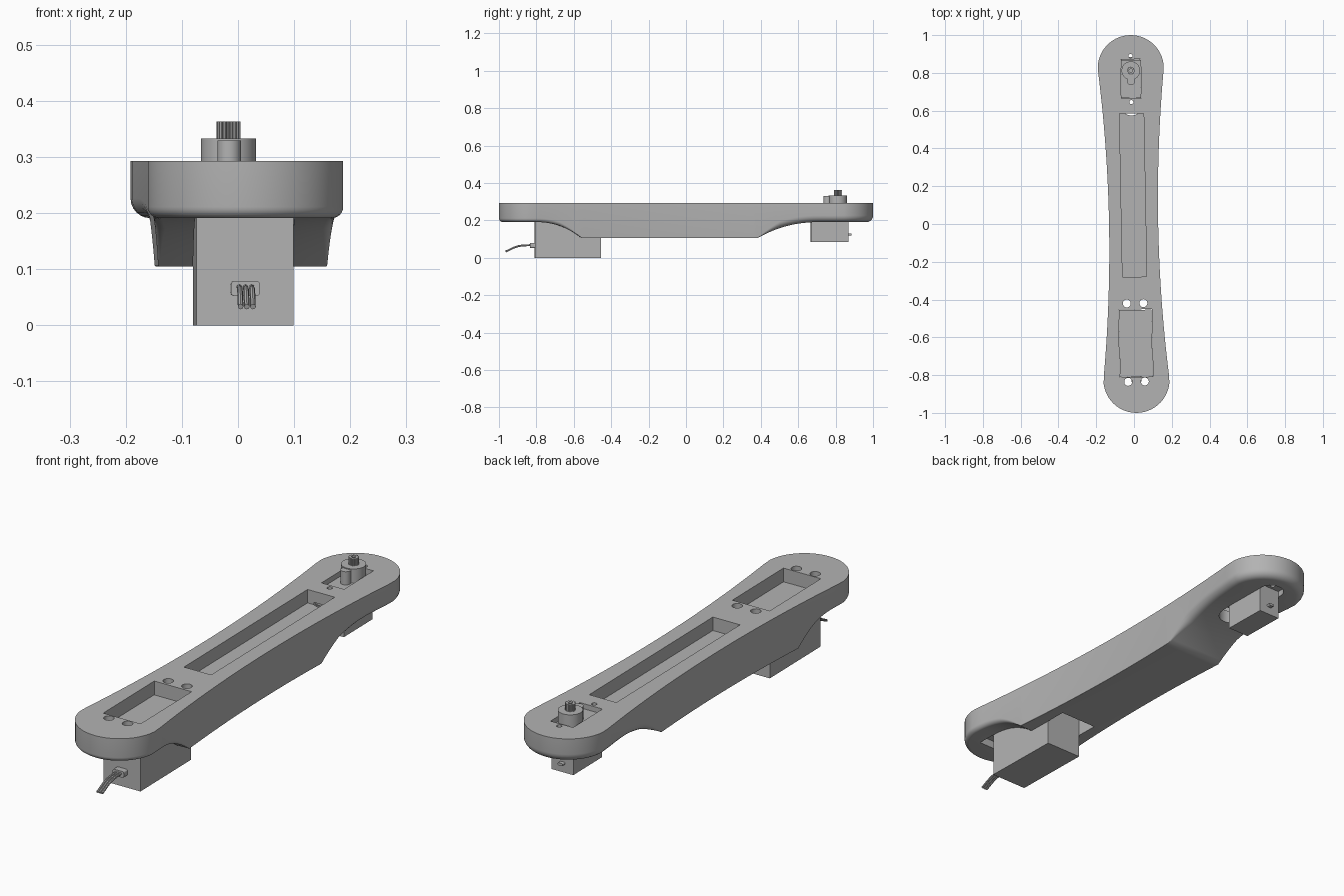
import bpy, bmesh, math
from mathutils import Vector, Matrix

old = bpy.data.objects.get("Cube")
if old:
    bpy.data.objects.remove(old, do_unlink=True)

mat = bpy.data.materials.new("plain grey")
mat.use_nodes = True
GREY = (0.45, 0.45, 0.45, 1)
mat.diffuse_color = GREY
mat.node_tree.nodes["Principled BSDF"].inputs["Base Color"].default_value = GREY

# The whole arm lies slightly turned about the vertical axis
TURN = Matrix.Translation((-0.002, 0, 0)) @ Matrix.Rotation(math.radians(1.05), 4, 'Z')
TOP, LOW, END_LOW = 0.293, 0.105, 0.191
END_R, END_Y = 0.175, 0.825


def add(name, bm):
    bmesh.ops.recalc_face_normals(bm, faces=bm.faces)
    me = bpy.data.meshes.new(name)
    bm.to_mesh(me)
    bm.free()
    me.materials.append(mat)
    ob = bpy.data.objects.new(name, me)
    bpy.context.collection.objects.link(ob)
    return ob


def box(name, x, y, z, round_axis=None, r=0.0):
    """Box from three (low, high) ranges; edges along round_axis may be rounded."""
    bm = bmesh.new()
    bmesh.ops.create_cube(bm, size=1)
    for v in bm.verts:
        v.co = [lo + (c + 0.5) * (hi - lo) for c, (lo, hi) in zip(v.co, (x, y, z))]
    if r:
        edges = [e for e in bm.edges
                 if abs((e.verts[0].co - e.verts[1].co).normalized()[round_axis]) > 0.9]
        bmesh.ops.bevel(bm, geom=edges, offset=r, segments=6, affect='EDGES', profile=0.5)
    return add(name, bm)


def cylinder(name, x, y, r, z, sides=32):
    bm = bmesh.new()
    bmesh.ops.create_cone(bm, cap_ends=True, segments=sides, radius1=r, radius2=r,
                          depth=z[1] - z[0],
                          matrix=Matrix.Translation((x, y, (z[0] + z[1]) / 2)))
    return add(name, bm)


def cut(ob, cutters):
    for c in cutters:
        m = ob.modifiers.new("cut", 'BOOLEAN')
        m.operation, m.solver, m.object = 'DIFFERENCE', 'EXACT', c
    bpy.context.view_layer.update()
    dg = bpy.context.evaluated_depsgraph_get()
    me = bpy.data.meshes.new_from_object(ob.evaluated_get(dg))
    ob.modifiers.clear()
    ob.data = me


def underside(y):
    """Height of the underside: deep in the middle, scooped to the ends."""
    t = (y - 0.38) / 0.34 if y > 0 else (-0.56 - y) / 0.25
    t = min(max(t, 0), 1)
    return LOW + (END_LOW - LOW) * (1 - (1 - t) ** 2.3)


def fillet(y):
    """Radius of the rounded lower rim, fading out toward the middle."""
    t = (y - 0.38) / 0.12 if y > 0 else (-0.56 - y) / 0.12
    return 0.002 + (0.033 if y > 0 else 0.018) * min(max(t, 0), 1)


def arm_body():
    # half outline: round front end, waisted side, round back end
    half = []
    for k in range(14):
        a = math.radians(-90 + 84 * k / 13)
        half.append((END_R * math.cos(a), -END_Y + END_R * math.sin(a), math.cos(a), math.sin(a)))
    half = [(x, y, nx, ny) for x, y, nx, ny in half if y < -0.801]
    for k in range(-40, 41):
        y = k / 50
        n = Vector((1, -0.132 * y)).normalized()
        half.append((0.13 + 0.066 * y * y, y, n.x, n.y))
    half += [(x, -y, nx, -ny) for x, y, nx, ny in reversed(half[:14]) if y < -0.801]
    ring = half + [(-x, y, -nx, ny) for x, y, nx, ny in reversed(half[1:-1])]
    count = len(ring)
    bm = bmesh.new()
    levels = [[bm.verts.new((x, y, TOP)) for x, y, nx, ny in ring]]
    steps = 6
    for s in range(steps + 1):
        a = math.pi / 2 * s / steps
        row = []
        for x, y, nx, ny in ring:
            r = fillet(y)
            d = r * (1 - math.cos(a))
            row.append(bm.verts.new((x - nx * d, y - ny * d,
                                     underside(y) + r * (1 - math.sin(a)))))
        levels.append(row)
    for up, dn in zip(levels, levels[1:]):
        for i in range(count):
            j = (i + 1) % count
            bm.faces.new((up[i], up[j], dn[j], dn[i]))
    bm.faces.new(levels[0])
    low = levels[-1]
    for i in range(len(half) - 1):
        quad = [low[i], low[i + 1], low[-i - 1], low[-i % count]]
        bm.faces.new(list(dict.fromkeys(quad)))
    return add("arm_body", bm)


parts = [arm_body()]
body = parts[0]

# Pockets, servo windows and screw holes
HIGH = (0.0, 0.4)
screw_holes = [cylinder("screw_cutter", x, y, 0.021, HIGH, 24)
               for x in (-0.044, 0.044) for y in (-0.835, -0.42)]
small_holes = [cylinder("small_screw_cutter", 0, y, 0.011, HIGH, 16) for y in (0.645, 0.89)]
cutters = screw_holes + small_holes + [
    box("battery_cutter", (-0.064, 0.064), (-0.28, 0.585), (0.235, 0.4)),
    box("front_window_cutter", (-0.088, 0.088), (-0.81, -0.452), HIGH),
    box("front_recess_cutter", (-0.0885, 0.0885), (-0.89, -0.36), (0.0, 0.225)),
    box("back_window_cutter", (-0.053, 0.053), (0.666, 0.872), HIGH),
    box("back_recess_cutter", (-0.0535, 0.0535), (0.575, 0.93), (0.0, 0.245), 2, 0.05)]
cut(body, cutters)

# Large front servo with plug and three wires
parts.append(box("front_servo", (-0.0865, 0.0865), (-0.808, -0.455), (0, 0.235)))
parts.append(box("cable_plug", (-0.026, 0.026), (-0.835, -0.806), (0.052, 0.079), 1, 0.007))
for k in (-1, 0, 1):
    curve = bpy.data.curves.new("wire", 'CURVE')
    curve.dimensions = '3D'
    curve.bevel_depth, curve.bevel_resolution, curve.use_fill_caps = 0.005, 2, True
    path = curve.splines.new('BEZIER')
    path.bezier_points.add(2)
    for p, (y, z) in zip(path.bezier_points, ((-0.83, 0.068), (-0.9, 0.061), (-0.965, 0.033))):
        p.co = (0.011 * k, y, z)
        p.handle_left_type = p.handle_right_type = 'AUTO'
    tmp = bpy.data.objects.new("wire_path", curve)
    bpy.context.collection.objects.link(tmp)
    bpy.context.view_layer.update()
    me = bpy.data.meshes.new_from_object(
        tmp.evaluated_get(bpy.context.evaluated_depsgraph_get()))
    bpy.data.objects.remove(tmp)
    me.materials.clear()
    me.materials.append(mat)
    wire = bpy.data.objects.new("servo_wire", me)
    bpy.context.collection.objects.link(wire)
    parts.append(wire)

# Small back servo with mounting flange, gear turret and splined shaft
parts.append(box("back_servo", (-0.051, 0.051), (0.668, 0.867), (0.085, 0.272)))
flange = box("back_servo_flange", (-0.051, 0.051), (0.625, 0.91), (0.215, 0.24))
cut(flange, small_holes)
parts.append(flange)
parts.append(box("back_servo_plug", (-0.012, 0.012), (0.86, 0.884), (0.119, 0.13), 1, 0.005))
parts.append(cylinder("gear_turret", 0, 0.812, 0.049, (0.265, 0.333), 40))
parts.append(cylinder("idler_turret", 0, 0.757, 0.021, (0.265, 0.329), 24))
bm = bmesh.new()
teeth = 20
for z in (0.33, 0.363):
    bm.faces.new([bm.verts.new(((0.021 if k % 4 < 2 else 0.0175) * math.cos(math.pi * k / (2 * teeth)),
                                0.812 + (0.021 if k % 4 < 2 else 0.0175)
                                * math.sin(math.pi * k / (2 * teeth)), z))
                  for k in range(4 * teeth)])
bmesh.ops.bridge_loops(bm, edges=bm.edges[:])
shaft = add("splined_shaft", bm)
shaft_bore = cylinder("shaft_bore_cutter", 0, 0.812, 0.009, (0.345, 0.4), 20)
cut(shaft, [shaft_bore])
parts.append(shaft)

for c in cutters + [shaft_bore]:
    bpy.data.objects.remove(c, do_unlink=True)

# Turn everything into place and shade
bpy.ops.object.select_all(action='DESELECT')
for ob in parts:
    ob.data.transform(TURN)
    ob.select_set(True)
bpy.context.view_layer.objects.active = body
bpy.ops.object.shade_smooth_by_angle(angle=math.radians(30))
